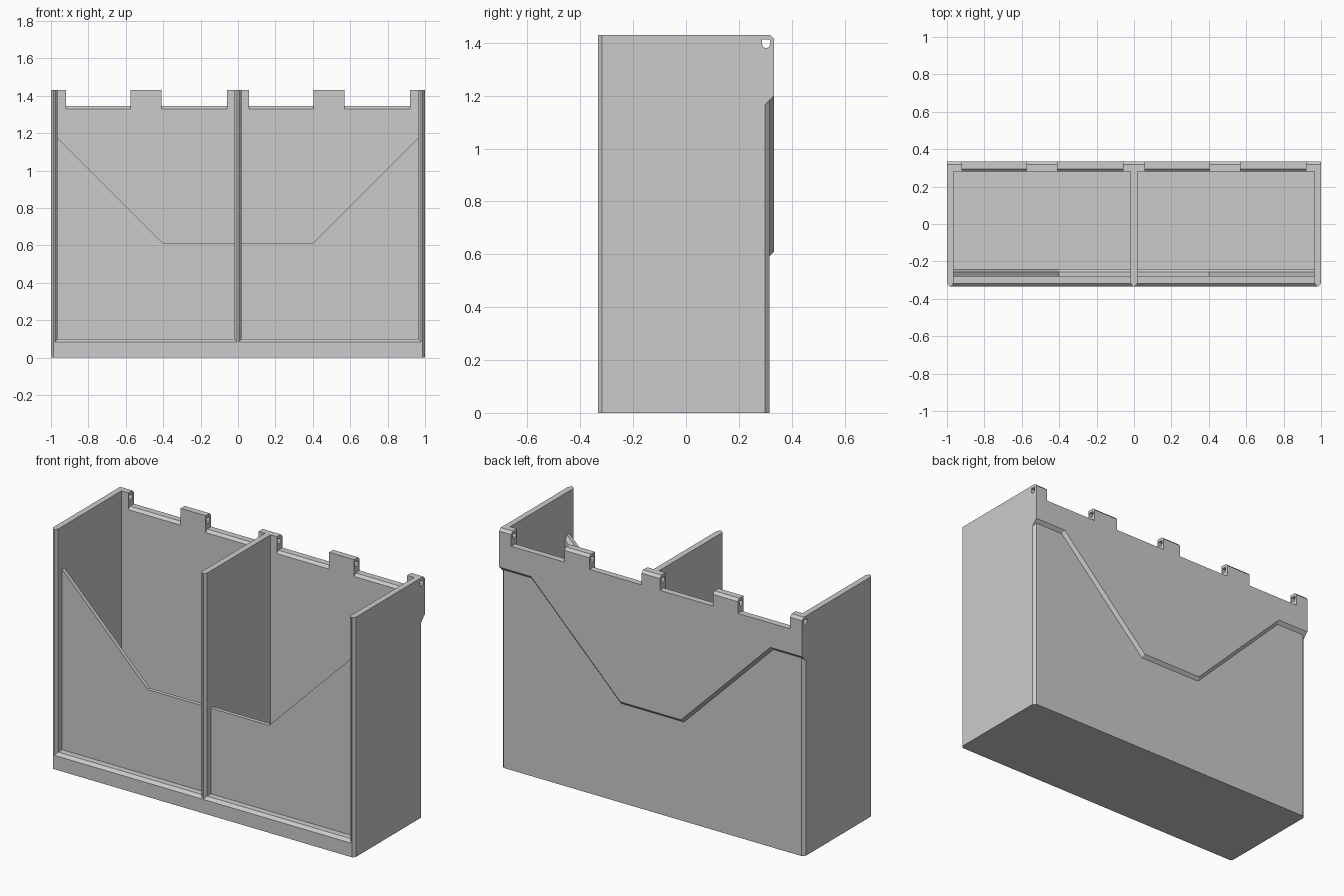
import bpy
import bmesh

cube = bpy.data.objects.get("Cube")
if cube:
    bpy.data.objects.remove(cube, do_unlink=True)

GREY = (0.6, 0.6, 0.6, 1.0)
grey = bpy.data.materials.new("plain grey")
grey.use_nodes = True
grey.diffuse_color = GREY
grey.node_tree.nodes["Principled BSDF"].inputs["Base Color"].default_value = GREY

# Main dimensions
TOP, HALF, THICK = 1.43, 1.0, 0.035
FRONT, INNER, BACK, LIP = -0.333, 0.28, 0.315, 0.333
BEVEL = 0.016
WALL = HALF - THICK
MITRE = 0.414  # sideways shift of a 45 degree corner per unit of offset


def loft(name, rings):
    """Closed solid through rings with equal point counts."""
    bm = bmesh.new()
    loops = [[bm.verts.new(p) for p in ring] for ring in rings]
    n = len(loops[0])
    for a, b in zip(loops, loops[1:]):
        for i in range(n):
            j = (i + 1) % n
            bm.faces.new((a[i], a[j], b[j], b[i]))
    bm.faces.new(loops[0])
    bm.faces.new(loops[-1])
    bmesh.ops.recalc_face_normals(bm, faces=bm.faces)
    mesh = bpy.data.meshes.new(name)
    bm.to_mesh(mesh)
    bm.free()
    mesh.materials.append(grey)
    obj = bpy.data.objects.new(name, mesh)
    bpy.context.collection.objects.link(obj)
    return obj


def prism_x(name, yz, x0, x1):
    return loft(name, [[(x, y, z) for y, z in yz] for x in (x0, x1)])


def prism_z(name, xy, z0, z1):
    return loft(name, [[(x, y, z) for x, y in xy] for z in (z0, z1)])


def combine(obj, tool, operation):
    """Apply a boolean and remove the helper."""
    tool.hide_render = True
    mod = obj.modifiers.new("boolean", 'BOOLEAN')
    mod.operation, mod.solver, mod.object = operation, 'EXACT', tool
    bpy.context.view_layer.objects.active = obj
    bpy.ops.object.modifier_apply(modifier=mod.name)
    bpy.data.objects.remove(tool, do_unlink=True)


def mirrored(points):
    """Right half of an outline, joined with its mirror image."""
    return points + [(-x, z) for x, z in reversed(points)]


# Upright walls, with both front corners bevelled
def upright(name, x0, x1):
    xy = [(x0, INNER), (x0, FRONT + BEVEL), (x0 + 0.013, FRONT),
          (x1 - 0.013, FRONT), (x1, FRONT + BEVEL), (x1, INNER)]
    return prism_z(name, xy, 0, TOP)


upright("right_wall", -HALF, -WALL)
upright("left_wall", WALL, HALF)
divider = upright("divider", -0.018, 0.018)
for v in divider.data.vertices:
    v.co.z = max(v.co.z, 0.02)

# Floor and bevelled front sill
prism_x("floor", [(-0.28, 0), (INNER, 0), (INNER, THICK), (-0.28, THICK)], -WALL, WALL)
prism_x("front_sill", [(FRONT, 0), (-0.27, 0), (-0.27, 0.1),
                       (FRONT + BEVEL, 0.1), (FRONT, 0.083)], -0.985, 0.985)


# Recessed front panel with a dipped top edge, bevelled on the inside
def front_outline(y, d):
    slope_top = 1.176 - d * (1 + MITRE)
    half = [(WALL, 0), (WALL, slope_top), (0.4 + MITRE * d, 0.61 - d)]
    return [(x, y, z) for x, z in mirrored(half)]


loft("front_panel", [front_outline(-0.28, 0), front_outline(-0.257, 0),
                     front_outline(-0.24, 0.017)])


# Back panel with bevelled outer corners
back = prism_z("back_panel", [(-HALF, INNER), (HALF, INNER), (HALF, 0.298),
                              (0.983, BACK), (-0.983, BACK), (-HALF, 0.298)], 0, 1.3)


# Raised upper back with a sloping underside that follows the dip
def lip_outline(y, d):
    half = [(HALF, TOP), (HALF, 1.2 - d), (0.79 + MITRE * d, 1.2 - d),
            (0.2 + MITRE * d, 0.61 - d)]
    return [(x, y, z) for x, z in mirrored(half)]


lip = loft("back_lip", [lip_outline(INNER, 0.035), lip_outline(0.298, 0.035),
                        lip_outline(LIP, 0)])
combine(back, lip, 'UNION')

# Gaps between the hinge knuckles
gap = [(0.4, 1.345), (0.295, 1.345), (0.27, 1.32), (0.27, 1.5), (0.4, 1.5)]
for x0, x1 in ((-0.92, -0.575), (-0.41, -0.06), (0.06, 0.405), (0.57, 0.92)):
    combine(back, prism_x("gap_cutter", gap, x0, x1), 'DIFFERENCE')

# Bevel along the knuckle tops and the pin hole through them
bevel = [(0.308, 1.44), (0.343, 1.405), (0.343, 1.44)]
combine(back, prism_x("bevel_cutter", bevel, -1.1, 1.1), 'DIFFERENCE')
pin = [(0.288, 1.412), (0.318, 1.412), (0.318, 1.393), (0.314, 1.384),
       (0.307, 1.38), (0.299, 1.38), (0.292, 1.384), (0.288, 1.393)]
combine(back, prism_x("pin_cutter", pin, -1.1, 1.1), 'DIFFERENCE')
